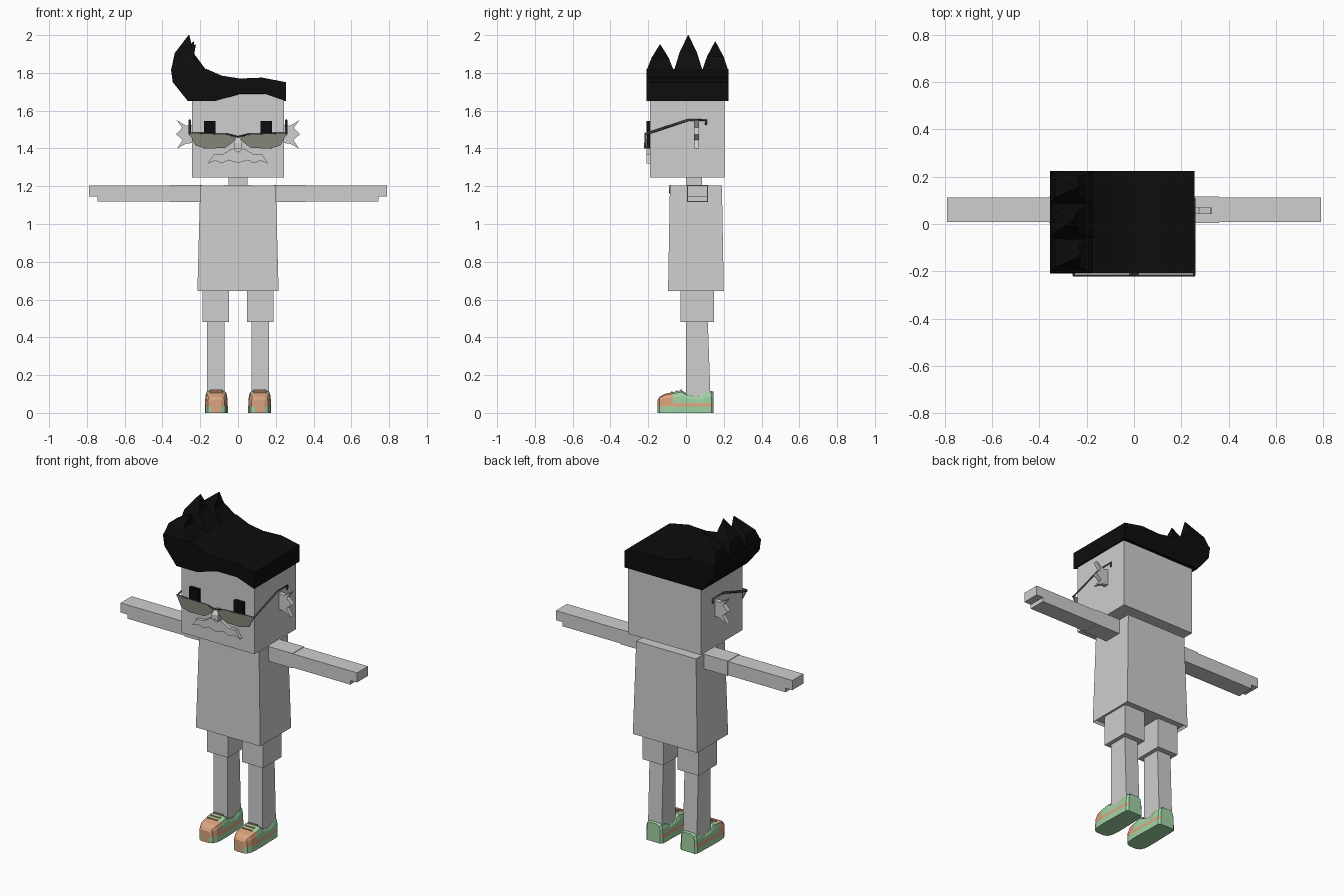
import bpy
import bmesh
import math

default_cube = bpy.data.objects.get("Cube")
if default_cube:
    bpy.data.objects.remove(default_cube, do_unlink=True)


def make_material(name, red, green, blue):
    material = bpy.data.materials.new(name)
    material.use_nodes = True
    colour = (red, green, blue, 1)
    material.diffuse_color = colour
    shader = material.node_tree.nodes["Principled BSDF"]
    shader.inputs["Base Color"].default_value = colour
    shader.inputs["Roughness"].default_value = 0.8
    return material


pale_grey = make_material("pale grey", 0.62, 0.62, 0.62)
black = make_material("black", 0.004, 0.004, 0.004)
lens_grey = make_material("smoky olive", 0.23, 0.24, 0.19)
frame_grey = make_material("frame grey", 0.08, 0.08, 0.08)
mint = make_material("mint green", 0.35, 0.65, 0.37)
tan = make_material("tan", 0.7, 0.37, 0.21)


def loft(name, rings, materials, rule=None):
    """Skin a list of equal-length rings, cap both ends, colour faces by rule."""
    bm = bmesh.new()
    loops = [[bm.verts.new(point) for point in ring] for ring in rings]
    count = len(loops[0])
    for lower, upper in zip(loops, loops[1:]):
        for i in range(count):
            j = (i + 1) % count
            bm.faces.new((lower[i], lower[j], upper[j], upper[i]))
    bm.faces.new(loops[0][::-1])
    bm.faces.new(loops[-1])
    bmesh.ops.recalc_face_normals(bm, faces=bm.faces)
    if rule:
        for face in bm.faces:
            face.material_index = rule(face.calc_center_median())
    mesh = bpy.data.meshes.new(name)
    bm.to_mesh(mesh)
    bm.free()
    for material in materials:
        mesh.materials.append(material)
    obj = bpy.data.objects.new(name, mesh)
    bpy.context.collection.objects.link(obj)
    return obj


def rectangle(x0, x1, y0, y1, z):
    return [(x0, y0, z), (x1, y0, z), (x1, y1, z), (x0, y1, z)]


def block(name, xs, ys, zs, material):
    return loft(name, [rectangle(*xs, *ys, z) for z in zs], [material])


def plate(name, outline, front, back, material, side=1):
    """Extrude an x-z outline along y, optionally mirrored."""
    rings = [[(side * x, y, z) for x, z in outline] for y in (front, back)]
    return loft(name, rings, [material])


def wire(name, points, radius, material):
    curve = bpy.data.curves.new(name, "CURVE")
    curve.dimensions = "3D"
    curve.bevel_depth = radius
    curve.bevel_resolution = 0
    curve.use_fill_caps = True
    spline = curve.splines.new("POLY")
    spline.points.add(len(points) - 1)
    for target, point in zip(spline.points, points):
        target.co = (*point, 1)
    curve.materials.append(material)
    obj = bpy.data.objects.new(name, curve)
    bpy.context.collection.objects.link(obj)
    return obj


# Head, neck and shirt
block("head", (-0.243, 0.243), (-0.19, 0.205), (1.245, 1.7), pale_grey)
block("neck", (-0.05, 0.05), (0, 0.085), (1.18, 1.26), pale_grey)
shirt = loft("shirt", [rectangle(-0.215, 0.215, -0.095, 0.2, 0.645),
                       rectangle(-0.2, 0.2, -0.085, 0.19, 1.205)], [pale_grey])
bm = bmesh.new()
bm.from_mesh(shirt.data)
bm.faces.ensure_lookup_table()
hem = min(bm.faces, key=lambda face: face.calc_center_median().z)
bmesh.ops.inset_individual(bm, faces=[hem], thickness=0.014, depth=-0.015)
bm.to_mesh(shirt.data)
bm.free()
neckline = [(0.075 * math.cos(math.pi * i / 8), 1.206 - 0.045 * math.sin(math.pi * i / 8))
            for i in range(9)]
plate("neckline", neckline, -0.09, -0.082, pale_grey)

# Hair: swept slab with the fringe raised at the front
stations = [(-0.355, 1.82, -0.345, 1.75), (-0.27, 1.815, -0.265, 1.65),
            (-0.165, 1.82, -0.13, 1.65), (-0.085, 1.785, -0.06, 1.67),
            (0.01, 1.77, 0.01, 1.69), (0.13, 1.775, 0.14, 1.69), (0.255, 1.75, 0.255, 1.65)]
rings = []
for top_x, top_z, low_x, low_z in stations:
    back_z = min(low_z, 1.65) if low_x > -0.3 else low_z
    rings.append([(low_x, -0.21, low_z), (low_x, 0.225, back_z),
                  (top_x, 0.225, top_z), (top_x, -0.21, top_z)])
loft("hair", rings, [black])

# Hair spikes leaning inward along the swept edge
for y, half, tip_x, tip_z in [(-0.137, 0.073, -0.225, 1.95),
                              (0.012, 0.076, -0.26, 2.0), (0.155, 0.07, -0.235, 1.965)]:
    middle = 1.81 + (tip_z - 1.81) * 0.5
    loft("hair_spike", [rectangle(-0.355, -0.165, y - half, y + half, 1.81),
                        rectangle(-0.335, -0.235, y - half * 0.62, y + half * 0.62, middle),
                        rectangle(tip_x - 0.002, tip_x + 0.002, y - 0.002, y + 0.002, tip_z)],
         [black])

# Nose and moustache
loft("nose", [rectangle(-0.022, 0.022, -0.222, -0.18, 1.4),
              rectangle(-0.022, 0.022, -0.222, -0.18, 1.43),
              rectangle(-0.008, 0.008, -0.205, -0.18, 1.46)], [pale_grey])
half_moustache = [(0, 1.38), (0.03, 1.4), (0.085, 1.367), (0.13, 1.367), (0.16, 1.32),
                  (0.12, 1.335), (0.085, 1.322), (0.05, 1.338), (0, 1.323)]
moustache = half_moustache + [(-x, z) for x, z in half_moustache[-2:0:-1]]
plate("moustache", moustache, -0.21, -0.185, pale_grey)

ear = [(0.235, 1.525), (0.275, 1.52), (0.325, 1.55), (0.295, 1.51), (0.328, 1.475),
       (0.293, 1.445), (0.323, 1.4), (0.275, 1.425), (0.235, 1.43)]
lens = [(0.258, 1.48), (0.05, 1.472), (0.012, 1.455), (0.03, 1.43),
        (0.07, 1.402), (0.17, 1.4), (0.225, 1.415)]
arm = [(0.19, 1.12), (0.745, 1.12), (0.745, 1.145), (0.79, 1.145), (0.79, 1.203), (0.19, 1.203)]
sleeve = [(0.19, 1.117), (0.36, 1.117), (0.36, 1.206), (0.19, 1.206)]

# Shoe stations: y, half width, top height
shoe_stations = [(-0.15, 0.025, 0.07), (-0.14, 0.045, 0.085), (-0.115, 0.057, 0.1),
                 (-0.07, 0.061, 0.11), (-0.025, 0.061, 0.12), (0.01, 0.06, 0.1),
                 (0.06, 0.058, 0.088), (0.1, 0.058, 0.113), (0.135, 0.056, 0.115),
                 (0.146, 0.045, 0.112)]


def shoe_colour(centre):
    if 0.034 < centre.z < 0.056:
        return 1
    if centre.y < -0.08 and centre.z > 0.05:
        return 1
    return 0


def shoe_ring(centre_x, y, half, height):
    rise = height - 0.053
    section = [(1, 0), (1, 0.034), (0.97, 0.053), (0.95, 0.053 + rise * 0.5),
               (0.84, 0.053 + rise * 0.85), (0.5, height)]
    right = [(centre_x + half * w, y, z) for w, z in section]
    left = [(centre_x - half * w, y, z) for w, z in reversed(section)]
    return right + left


# Paired parts
for side, label in ((1, "left"), (-1, "right")):
    plate(label + "_ear", ear, 0.043, 0.07, pale_grey, side)
    plate(label + "_arm", arm, 0.008, 0.113, pale_grey, side)
    plate(label + "_sleeve", sleeve, 0.005, 0.116, pale_grey, side)

    eye = [(0.118, 1.4), (0.18, 1.4), (0.18, 1.545), (0.118, 1.545)]
    plate(label + "_eye", eye, -0.21, -0.185, black, side)
    plate(label + "_lens", lens, -0.219, -0.213, lens_grey, side)
    wire(label + "_brow_bar", [(0, -0.217, 1.462), (side * 0.05, -0.217, 1.474),
                               (side * 0.257, -0.217, 1.482)], 0.004, frame_grey)
    wire(label + "_temple", [(side * 0.255, -0.217, 1.475), (side * 0.255, 0.01, 1.55),
                             (side * 0.255, 0.108, 1.55), (side * 0.255, 0.106, 1.525)],
         0.006, frame_grey)

    legs = sorted((side * 0.048, side * 0.187))
    block(label + "_shorts_leg", legs, (-0.028, 0.148), (0.48, 0.68), pale_grey)
    shin = sorted((side * 0.071, side * 0.163))
    loft(label + "_leg", [rectangle(*shin, 0, 0.13, 0.07),
                          rectangle(*shin, 0, 0.115, 0.5)], [pale_grey])

    centre_x = side * 0.115
    rings = [shoe_ring(centre_x, *station) for station in shoe_stations]
    loft(label + "_shoe", rings, [mint, tan], shoe_colour)
    for i in range(3):
        y, z = -0.075 + i * 0.025, 0.11 + i * 0.0055
        block(label + "_lace", (centre_x - 0.032, centre_x + 0.032), (y - 0.004, y + 0.004),
              (z - 0.004, z + 0.004), tan)
